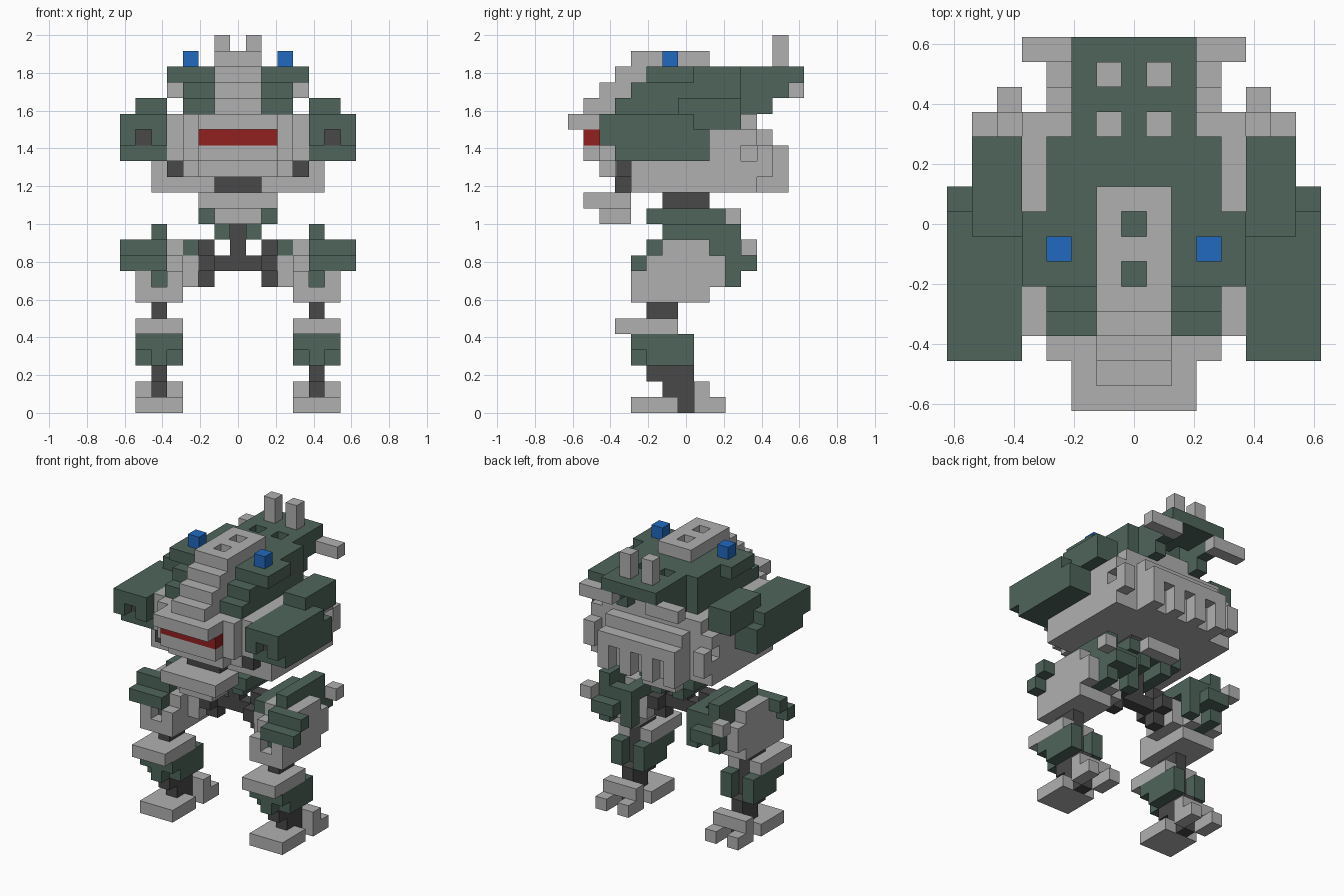
import bpy, bmesh
from mathutils import Vector

cube = bpy.data.objects.get("Cube")
if cube:
    bpy.data.objects.remove(cube, do_unlink=True)

U = 1 / 12  # size of one block


def material(name, rgb):
    m = bpy.data.materials.new(name)
    m.use_nodes = True
    m.diffuse_color = (*rgb, 1)
    m.node_tree.nodes["Principled BSDF"].inputs["Base Color"].default_value = (*rgb, 1)
    return m


GRAY = material("light gray", (0.434, 0.434, 0.434))
GREEN = material("dark green", (0.077, 0.130, 0.104))
DARK = material("charcoal", (0.066, 0.066, 0.066))
RED = material("red", (0.283, 0.014, 0.014))
BLUE = material("blue", (0.015, 0.141, 0.52))


def part(name, mat, boxes, mirror=False):
    """Join boxes given as (x0, x1, y0, y1, z0, z1) in blocks into one flat-shaded object."""
    bm = bmesh.new()
    for x0, x1, y0, y1, z0, z1 in boxes:
        for a, b in ((x0, x1), (-x1, -x0)) if mirror else ((x0, x1),):
            verts = bmesh.ops.create_cube(bm, size=1)["verts"]
            for v in verts:
                v.co = Vector(((a + b) / 2 + v.co.x * (b - a),
                               (y0 + y1) / 2 + v.co.y * (y1 - y0),
                               (z0 + z1) / 2 + v.co.z * (z1 - z0))) * U
    mesh = bpy.data.meshes.new(name)
    bm.to_mesh(mesh)
    bm.free()
    mesh.materials.append(mat)
    obj = bpy.data.objects.new(name, mesh)
    bpy.context.collection.objects.link(obj)
    return obj


def pair(name, mat, *boxes):
    return part(name, mat, boxes, mirror=True)


def single(name, mat, *boxes):
    return part(name, mat, boxes)


# Feet and ankles
pair("feet", GRAY, (3.5, 6.5, -3.5, -0.5, 0, 1), (3.5, 6.5, 0.5, 1.5, 1, 2),
     (3.5, 4.5, 0.5, 2.5, 0, 1), (5.5, 6.5, 0.5, 2.5, 0, 1))
pair("ankles", DARK, (4.5, 5.5, -0.5, 0.5, 0, 1), (4.5, 5.5, -1.5, 0.5, 1, 2),
     (4.5, 5.5, -2.5, 0.5, 2, 3), (4.5, 5.5, -1.5, -0.5, 3, 5))

# Shins and knees
pair("shins", GREEN, (4.5, 5.5, -3.5, -1.5, 3, 5),
     *[(x, x + 1, y, 0.5, z, z + 1) for x in (3.5, 5.5) for y, z in ((-2.5, 3), (-3.5, 4))])
pair("knee_guards", GRAY, (4.5, 5.5, -4.5, -2.5, 5, 6),
     (3.5, 4.5, -4.5, -0.5, 5, 6), (5.5, 6.5, -4.5, -0.5, 5, 6))
pair("knees", DARK, (4.5, 5.5, -2.5, -0.5, 5, 7))

# Thighs: two stepped discs with a green band over the middle
DISC = ((-3.5, 1.5, 7), (-3.5, 2.5, 8), (-2.5, 2.5, 9), (-1.5, 1.5, 10))
pair("thigh_discs", GRAY, (4.5, 5.5, -3.5, 1.5, 7, 8),
     *[(x, x + 1, a, b, z, z + 1) for x in (3.5, 5.5) for a, b, z in DISC])
pair("thigh_bands", GREEN, (4.5, 5.5, -2.5, 3.5, 8, 11), (4.5, 5.5, -1.5, 3.5, 11, 12),
     (2.5, 4.5, 2.5, 3.5, 9, 11), (2.5, 3.5, 2.5, 3.5, 8, 9),
     (3.5, 5.5, 3.5, 4.5, 9, 10), (2.5, 3.5, -1.5, 2.5, 10, 11))
pair("thigh_shields", GREEN, (4.5, 7.5, -3.5, -2.5, 9, 10), (4.5, 7.5, -2.5, -1.5, 10, 11))
pair("thigh_pegs", GRAY, (5.5, 6.5, 3.5, 4.5, 10, 11))

# Hips
pair("hip_sockets", GRAY, (2.5, 3.5, -1.5, 1.5, 8, 10))
pair("hip_joints", DARK, (1.5, 2.5, -0.5, 0.5, 8, 11), (1.5, 2.5, -1.5, 1.5, 9, 10))
single("hip_bar", DARK, (-1.5, 1.5, -0.5, 0.5, 9, 10), (-0.5, 0.5, -0.5, 0.5, 10, 12))
single("pelvis", GREEN, (-2.5, 2.5, -2.5, 2.5, 12, 13),
       (-1.5, -0.5, -1.5, 2.5, 11, 12), (0.5, 1.5, -1.5, 2.5, 11, 12))
single("pelvis_back", GRAY, (-1.5, 1.5, 2.5, 3.5, 12, 13))
single("waist", DARK, (-1.5, 1.5, -1.5, 1.5, 13, 14))
single("front_pod", GRAY, (-2.5, 2.5, -6.5, -3.5, 13, 14), (-1.5, 1.5, -5.5, -3.5, 12, 13))

# Torso, with a ribbed vent across the back
single("torso_keel", DARK, (-1.5, 1.5, -4.5, 1.5, 14, 15))
pair("torso_sills", GRAY, (1.5, 3.5, -3.5, 5.5, 14, 15), (3.5, 5.5, -3.5, 4.5, 14, 15))
single("torso_belly", GRAY, (-1.5, 1.5, 1.5, 5.5, 14, 15))
single("torso", GRAY, (-3.5, 3.5, -4.5, 5.5, 15, 18), (-4.5, 4.5, -3.5, 4.5, 15, 16),
       (-4.5, 4.5, -4.5, 4.5, 16, 19))
single("back_vent", GRAY, (-3.5, 3.5, 5.5, 6.5, 16, 17),
       *[(x, x + 1, 5.5, 6.5, 14, 16) for x in (-3.5, -1.5, 0.5, 2.5)])
# side plates framing a small window
pair("side_plates", GRAY, (4.5, 5.5, -3.5, 3.5, 15, 17), (4.5, 5.5, 4.5, 5.5, 15, 17),
     (4.5, 5.5, 3.5, 4.5, 15, 16), (4.5, 5.5, 1.5, 4.5, 17, 18))
pair("chest_guns", DARK, (3.5, 4.5, -4.4, -3.5, 15, 16))

# Face
single("jaw", GRAY, (-2.5, 2.5, -5.5, -4.5, 15, 16), (-2.5, 2.5, -6.5, -4.5, 16, 17))
pair("cheeks", GRAY, (2.5, 3.5, -5.5, -4.5, 16, 19))
single("visor", RED, (-2.5, 2.5, -6.5, -4.5, 17, 18))
single("brow", GRAY, (-2.5, 2.5, -7.5, -4.5, 18, 19))

# Stepped crest with two openings in its top
single("crest", GRAY, (-1.5, 1.5, -6.5, -3.5, 19, 20), (-1.5, 1.5, -5.5, -3.5, 20, 21),
       (-1.5, 1.5, -4.5, -2.5, 21, 22),
       (-1.5, -0.5, -3.5, 1.5, 22, 23), (0.5, 1.5, -3.5, 1.5, 22, 23),
       *[(-0.5, 0.5, a, a + n, 22, 23) for a, n in ((-3.5, 1), (-1.5, 1), (0.5, 1))])

# Hood and tail
single("hood", GREEN, (-3.5, 3.5, -3.5, 3.5, 19, 21), (-4.5, 4.5, -2.5, 0.5, 21, 22),
       (-3.5, 3.5, 0.5, 3.5, 21, 22))
pair("hood_steps", GREEN, (1.5, 3.5, -4.5, -3.5, 19, 20))
single("tail", GREEN, (-2.5, 2.5, 4.5, 7.5, 21, 22), (-0.5, 0.5, 3.5, 4.5, 21, 22),
       (-2.5, -1.5, 3.5, 4.5, 21, 22), (1.5, 2.5, 3.5, 4.5, 21, 22))
pair("tail_flaps", GREEN, (1.5, 2.5, 3.5, 6.5, 20, 21), (1.5, 2.5, 3.5, 5.5, 19, 20))
single("tail_neck", GRAY, (-1.5, 1.5, 3.5, 4.5, 19, 20))
pair("tail_bars", GRAY, (2.5, 4.5, 6.5, 7.5, 20, 21), (1.5, 2.5, 6.5, 7.5, 20, 21))
pair("antennas", GRAY, (0.5, 1.5, 5.5, 6.5, 22, 24))
pair("lamps", BLUE, (2.5, 3.5, -1.5, -0.5, 22, 23))

# Arm pods with recessed muzzles
pair("arm_pods", GREEN, (4.5, 7.5, -4.5, 1.5, 16, 18), (4.5, 7.5, -5.5, 0.5, 18, 19),
     (4.5, 5.5, -5.5, -4.5, 17, 18), (6.5, 7.5, -5.5, -4.5, 17, 18),
     (4.5, 6.5, -0.5, 3.5, 18, 20))
pair("arm_muzzles", DARK, (5.5, 6.5, -4.55, -4.5, 17, 18))
